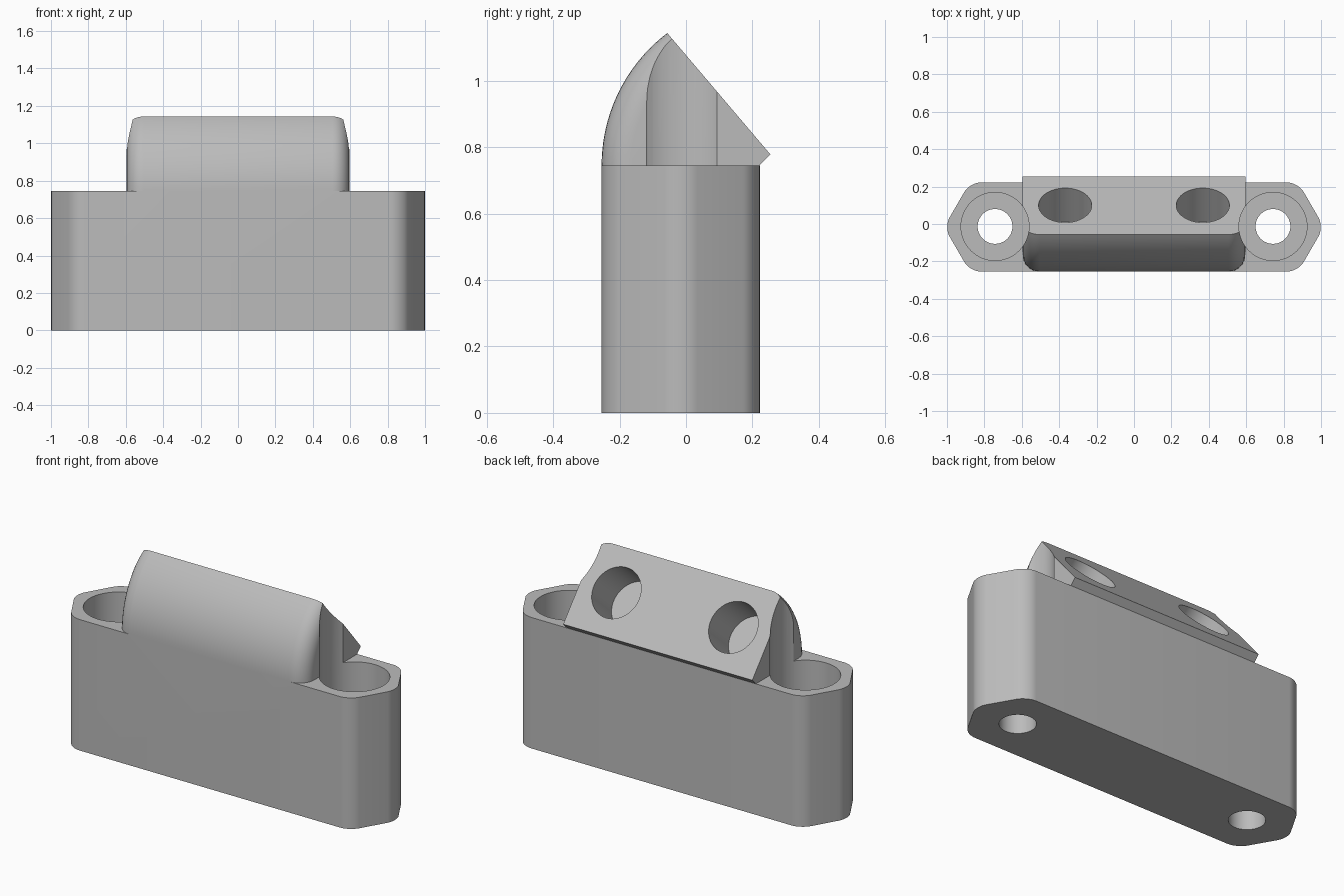
import bpy
import bmesh
from math import cos, sin, pi, radians, atan2
from mathutils import Vector, Matrix

cube = bpy.data.objects.get("Cube")
if cube:
    bpy.data.objects.remove(cube, do_unlink=True)

grey = bpy.data.materials.new("plain_grey")
grey.use_nodes = True
grey.diffuse_color = (0.5, 0.5, 0.5, 1)
grey.node_tree.nodes["Principled BSDF"].inputs["Base Color"].default_value = (0.5, 0.5, 0.5, 1)

MID_Y = -0.016      # centre line of the base
BASE_TOP = 0.745
HALF_Y = 0.238


def prism(name, points, direction, bevel_test, width, segments):
    """Extrude a closed outline and round the edges picked by bevel_test."""
    bm = bmesh.new()
    face = bm.faces.new([bm.verts.new(p) for p in points])
    ext = bmesh.ops.extrude_face_region(bm, geom=[face])
    verts = [g for g in ext["geom"] if isinstance(g, bmesh.types.BMVert)]
    bmesh.ops.translate(bm, verts=verts, vec=direction)
    bmesh.ops.recalc_face_normals(bm, faces=bm.faces)
    edges = [e for e in bm.edges if bevel_test(*(v.co for v in e.verts))]
    bmesh.ops.bevel(bm, geom=edges, offset=width, segments=segments,
                    profile=0.5, affect='EDGES')
    bmesh.ops.recalc_face_normals(bm, faces=bm.faces)
    mesh = bpy.data.meshes.new(name)
    bm.to_mesh(mesh)
    bm.free()
    obj = bpy.data.objects.new(name, mesh)
    bpy.context.collection.objects.link(obj)
    mesh.materials.append(grey)
    return obj


def rod(name, start, end, radius):
    """Cylinder between two points, used as a cutter."""
    start, end = Vector(start), Vector(end)
    axis = end - start
    bm = bmesh.new()
    turn = axis.to_track_quat('Z', 'Y').to_matrix().to_4x4()
    bmesh.ops.create_cone(bm, cap_ends=True, segments=64, radius1=radius,
                          radius2=radius, depth=axis.length,
                          matrix=Matrix.Translation((start + end) / 2) @ turn)
    mesh = bpy.data.meshes.new(name)
    bm.to_mesh(mesh)
    bm.free()
    obj = bpy.data.objects.new(name, mesh)
    bpy.context.collection.objects.link(obj)
    mesh.materials.append(grey)
    obj.hide_render = True
    return obj


def combine(target, tool, operation):
    mod = target.modifiers.new(operation, 'BOOLEAN')
    mod.operation = operation
    mod.solver = 'EXACT'
    mod.object = tool
    bpy.context.view_layer.objects.active = target
    bpy.ops.object.modifier_apply(modifier=mod.name)
    bpy.data.objects.remove(tool, do_unlink=True)


# Base block: stretched hexagon with rounded upright edges
tip, shoulder = 1.0155, 0.878
outline = [(tip, 0), (shoulder, HALF_Y), (-shoulder, HALF_Y),
           (-tip, 0), (-shoulder, -HALF_Y), (shoulder, -HALF_Y)]
body = prism("mounting_block", [(x, MID_Y + y, 0) for x, y in outline],
             (0, 0, BASE_TOP), lambda a, b: abs(a.z - b.z) > 0.1, 0.058, 8)

# Raised head: arched front, sloping back face, small undercut
HEAD_X = 0.595
arc_y, arc_z, arc_r = 0.246, BASE_TOP, 0.5
end_angle = pi - atan2(0.395, 0.3)
steps = 20
profile = []
for i in range(steps + 1):
    t = pi + (end_angle - pi) * i / steps
    profile.append((-HEAD_X, arc_y + arc_r * cos(t), arc_z + arc_r * sin(t)))
crest = Vector(profile[-1])
low = Vector((-HEAD_X, 0.254, 0.778))
profile += [low, (-HEAD_X, 0.221, BASE_TOP)]


def on_arc(p):
    return abs(Vector((p.y - arc_y, p.z - arc_z)).length - arc_r) < 0.001


head = prism("raised_head", profile, (2 * HEAD_X, 0, 0),
             lambda a, b: abs(a.x - b.x) < 0.01 and on_arc(a) and on_arc(b),
             0.09, 8)
combine(body, head, 'UNION')

# Screw wells at the ends and blind holes square to the sloping face
slope = (low - crest).normalized()
normal = Vector((0, -slope.z, slope.y))
for side in (-1, 1):
    x = 0.743 * side
    combine(body, rod("well_cutter", (x, MID_Y + 0.003, 0.15), (x, MID_Y + 0.003, 1.5), 0.182), 'DIFFERENCE')
    combine(body, rod("screw_cutter", (x, MID_Y + 0.003, -0.2), (x, MID_Y + 0.003, 0.4), 0.093), 'DIFFERENCE')
    mouth = crest + slope * ((0.1 - crest.y) / slope.y)
    mouth.x = 0.368 * side
    combine(body, rod("socket_cutter", mouth - normal * 0.235, mouth + normal * 0.3, 0.142), 'DIFFERENCE')

bpy.ops.object.select_all(action='DESELECT')
body.select_set(True)
bpy.context.view_layer.objects.active = body
bpy.ops.object.shade_smooth_by_angle(angle=radians(30))
